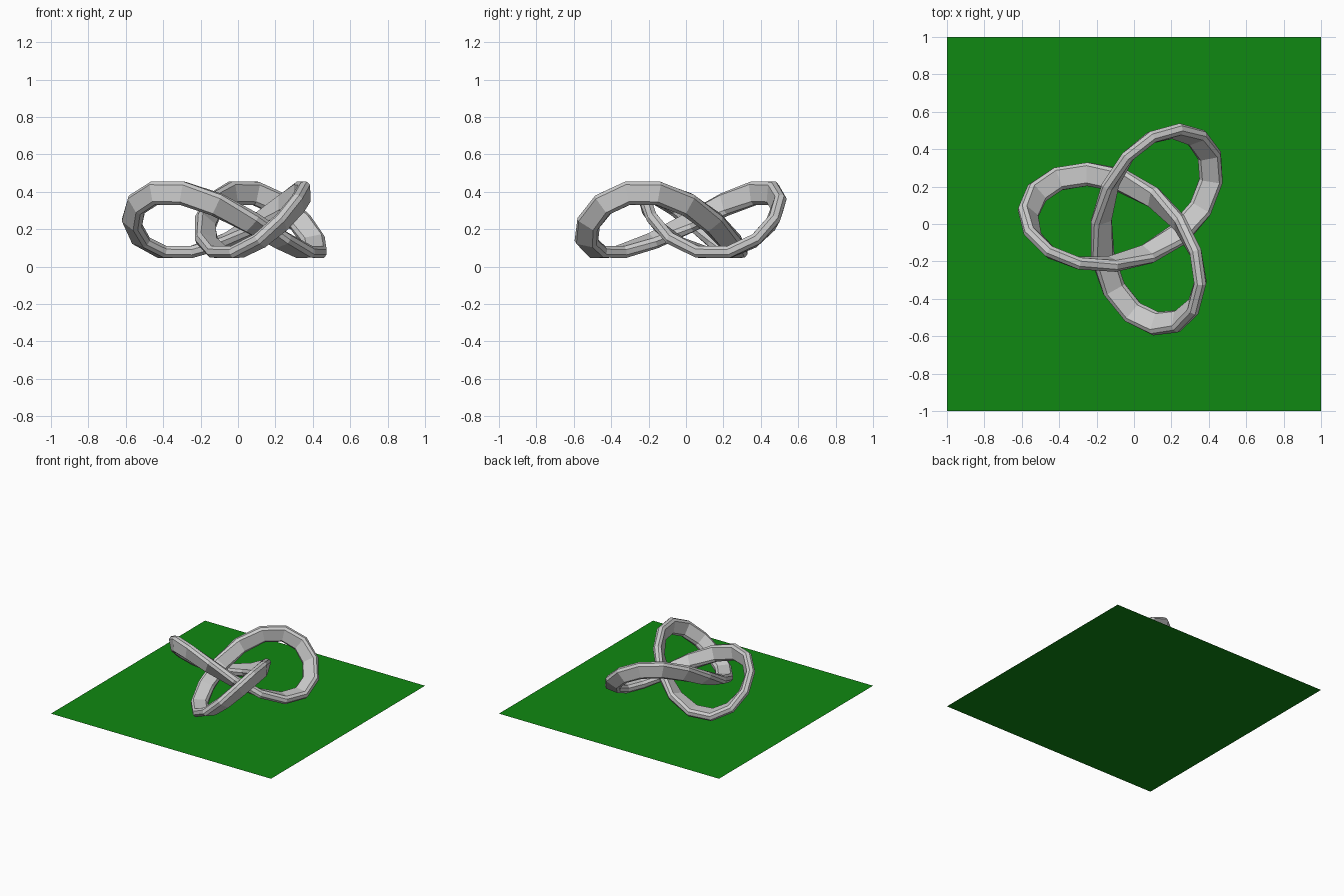
import bpy, bmesh
from math import sin, cos, pi, radians
from mathutils import Vector

if "Cube" in bpy.data.objects:
    bpy.data.objects.remove(bpy.data.objects["Cube"])

A, B, H, Z0 = 0.373, 0.197, 0.165, 0.235   # knot radii, height swing, centre height
TURN = radians(174)                        # direction of the first lobe
TWIST = radians(-45)                       # roll of the section about the path
STEPS = 30
# flat bevelled section: (toward curve centre, along binormal)
SECTION = [(0.063, 0.014), (0.046, 0.032), (-0.046, 0.032), (-0.063, 0.014),
           (-0.063, -0.014), (-0.046, -0.032), (0.046, -0.032), (0.063, -0.014)]


def knot_frame(s):
    """Point, and the two section axes of the trefoil path."""
    p, q = 2 * s + TURN, TURN - s
    pos = Vector((A * cos(p) + B * cos(q), A * sin(p) + B * sin(q), Z0 + H * sin(3 * s)))
    vel = Vector((-2 * A * sin(p) + B * sin(q), 2 * A * cos(p) - B * cos(q), 3 * H * cos(3 * s)))
    acc = Vector((-4 * A * cos(p) - B * cos(q), -4 * A * sin(p) - B * sin(q), -9 * H * sin(3 * s)))
    b = vel.cross(acc).normalized()
    n = b.cross(vel).normalized()
    return pos, n * cos(TWIST) + b * sin(TWIST), b * cos(TWIST) - n * sin(TWIST)


def add_object(name, bm):
    bmesh.ops.recalc_face_normals(bm, faces=bm.faces)
    mesh = bpy.data.meshes.new(name)
    bm.to_mesh(mesh)
    bm.free()
    obj = bpy.data.objects.new(name, mesh)
    bpy.context.collection.objects.link(obj)
    return obj


# trefoil knot band
bm = bmesh.new()
rings = []
for i in range(STEPS):
    pos, n, b = knot_frame(2 * pi * i / STEPS)
    rings.append([bm.verts.new(pos + n * u + b * v) for u, v in SECTION])
k = len(SECTION)
for i in range(STEPS):
    r0, r1 = rings[i], rings[(i + 1) % STEPS]
    for j in range(k):
        bm.faces.new((r0[j], r1[j], r1[(j + 1) % k], r0[(j + 1) % k]))
add_object("trefoil_knot", bm)

# green ground sheet
bpy.ops.mesh.primitive_plane_add(size=2, location=(0, 0, 0))
sheet = bpy.context.object
sheet.name = "base_sheet"
green = bpy.data.materials.new("green")
green.diffuse_color = (0.005, 0.246, 0.006, 1)
green.use_nodes = True
green.node_tree.nodes["Principled BSDF"].inputs["Base Color"].default_value = green.diffuse_color
sheet.data.materials.append(green)
